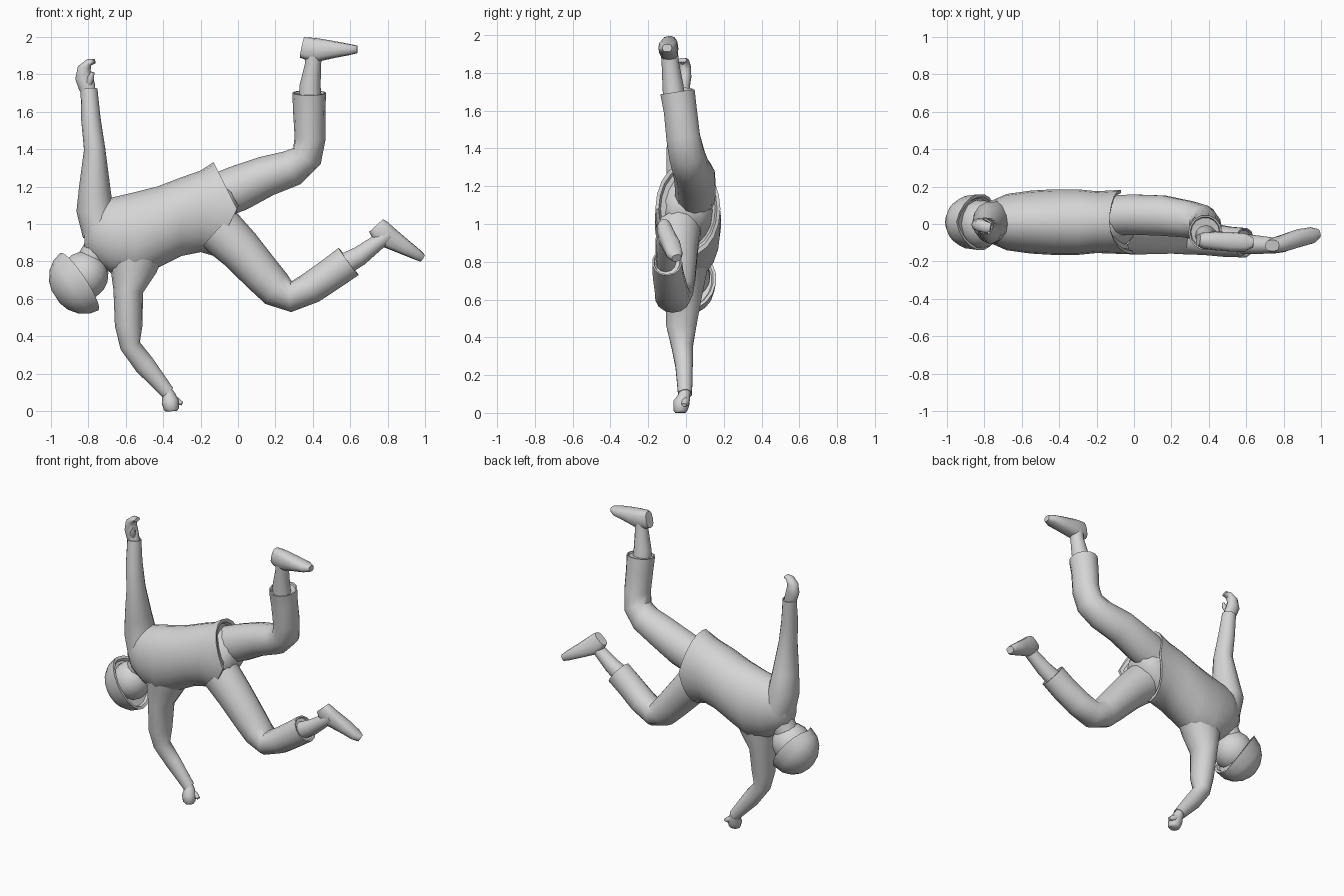
import bpy, bmesh, math
from mathutils import Vector

grey = bpy.data.materials.new("plain_grey")
grey.diffuse_color = (0.66, 0.66, 0.66, 1)
Y = Vector((0, 1, 0))


def power(c, e):
    return math.copysign(abs(c) ** e, c)


def tube(name, pts, axis=None, fold=0, sides=14, angle=50, hem=None, square=1):
    """Loft elliptical rings; each point is x, y, z, radius in the xz plane, radius in depth."""
    bm = bmesh.new()
    P = [Vector(p[:3]) for p in pts]
    T = []
    for i in range(len(P)):
        a = (P[i] - P[i - 1]).normalized() if i else Vector()
        b = (P[i + 1] - P[i]).normalized() if i < len(P) - 1 else Vector()
        T.append(Vector(axis).normalized() if axis else (a + b).normalized())
    rows = [(P[i], T[i], pts[i][3], pts[i][4]) for i in range(len(P))]
    if fold:  # fold the open end inward like a cloth edge
        p, t, r, d = rows[-1]
        rows += [(p, t, r * .9, d * .9), (p - t * fold, t, r * .84, d * .84)]
    rings = []
    for k, (p, t, r, d) in enumerate(rows):
        v = (Y - t * Y.dot(t)).normalized()
        u = v.cross(t)
        ring = []
        for j in range(sides):
            a = 2 * math.pi * j / sides
            co = (p + u * (r * power(math.cos(a), square))
                  + v * (d * power(math.sin(a), square)))
            if hem and k >= len(pts) - 1:
                co += hem(math.sin(a))
            ring.append(bm.verts.new(co))
        rings.append(ring)
    for A, B in zip(rings, rings[1:]):
        for j in range(sides):
            n = (j + 1) % sides
            bm.faces.new((A[j], A[n], B[n], B[j]))
    bm.faces.new(rings[0][::-1])
    bm.faces.new(rings[-1])
    bmesh.ops.recalc_face_normals(bm, faces=bm.faces[:])
    me = bpy.data.meshes.new(name)
    bm.to_mesh(me)
    bm.free()
    ob = bpy.data.objects.new(name, me)
    bpy.context.collection.objects.link(ob)
    me.materials.append(grey)
    bpy.ops.object.select_all(action='DESELECT')
    ob.select_set(True)
    bpy.context.view_layer.objects.active = ob
    bpy.ops.object.shade_smooth_by_angle(angle=math.radians(angle))
    return ob


# shirt body: x, top z, bottom z, depth; the hem dips to a point front and back
body = [(-.82, 1.02, .86, .06), (-.77, 1.10, .80, .11), (-.68, 1.14, .74, .15),
        (-.55, 1.17, .70, .168), (-.43, 1.20, .765, .175), (-.30, 1.25, .83, .175),
        (-.20, 1.285, .85, .165), (-.13, 1.33, .83, .172)]
tube("shirt", [(x, .01, (t + b) / 2, (t - b) / 2, d) for x, t, b, d in body],
     axis=(1, 0, 0), fold=.02, sides=20,
     hem=lambda s: Vector(((.125 if s < 0 else .06) * (1 - math.sqrt(max(0, 1 - s * s))), 0, 0)))

# sleeves
tube("raised_sleeve", [(-.73, .01, .95, .10, .12), (-.765, .01, 1.08, .098, .11),
     (-.765, -.01, 1.2, .083, .095), (-.765, -.035, 1.4, .057, .07),
     (-.785, -.025, 1.56, .052, .058), (-.795, -.01, 1.72, .045, .045)], fold=.008)
tube("supporting_sleeve", [(-.54, 0, .90, .17, .14), (-.56, -.005, .76, .125, .12),
     (-.586, -.01, .64, .079, .10), (-.583, -.025, .46, .074, .082),
     (-.575, -.02, .35, .055, .058), (-.50, -.01, .25, .056, .047),
     (-.375, -.005, .10, .038, .038)], fold=.008)

# hands
tube("raised_hand", [(-.79, -.01, 1.68, .03, .03), (-.805, -.01, 1.73, .045, .032),
     (-.822, -.005, 1.78, .047, .035), (-.82, -.008, 1.83, .036, .035),
     (-.795, -.015, 1.862, .02, .032), (-.765, -.02, 1.868, .012, .025)], sides=10)
tube("raised_thumb", [(-.80, -.02, 1.74, .018, .018), (-.785, -.04, 1.78, .018, .016),
     (-.775, -.045, 1.81, .009, .009)], sides=8)
tube("supporting_hand", [(-.385, -.005, .115, .03, .03), (-.37, -.01, .085, .036, .034),
     (-.362, -.025, .05, .046, .045), (-.355, -.03, .012, .04, .038),
     (-.354, -.03, .001, .03, .028)], sides=10)
tube("supporting_thumb", [(-.37, 0, .075, .022, .022), (-.33, -.005, .055, .022, .022),
     (-.298, -.01, .042, .01, .012)], sides=8)

# trouser seat inside the shirt hem, joining both legs
tube("trouser_seat", [(-.22, .005, 1.07, .19, .14), (-.13, .005, 1.07, .19, .14),
     (-.06, 0, 1.06, .13, .125), (-.015, 0, 1.045, .06, .08)], sides=16)

# trouser legs
tube("raised_trouser_leg", [(-.13, .045, 1.14, .12, .11), (0, .05, 1.19, .122, .11),
     (.15, .045, 1.255, .108, .11), (.29, .025, 1.30, .098, .10),
     (.368, .005, 1.362, .085, .097), (.385, -.015, 1.46, .083, .092),
     (.38, -.03, 1.6, .086, .09), (.38, -.045, 1.70, .09, .094)], fold=.01)
tube("lowered_trouser_leg", [(-.10, -.04, .97, .13, .12), (.01, -.05, .865, .117, .115),
     (.135, -.055, .725, .104, .108), (.205, -.06, .652, .098, .1),
     (.285, -.07, .612, .082, .095), (.39, -.08, .66, .085, .088),
     (.50, -.095, .735, .087, .083), (.59, -.10, .80, .09, .08)], fold=.01)

# shins below the trousers
tube("raised_shin", [(.385, -.06, 1.64, .062, .06), (.385, -.07, 1.74, .056, .055),
     (.40, -.083, 1.85, .043, .046), (.405, -.09, 1.93, .045, .045)], sides=12)
tube("lowered_shin", [(.55, -.105, .775, .06, .055), (.65, -.11, .83, .052, .05),
     (.75, -.115, .905, .041, .042), (.80, -.11, .945, .045, .04)], sides=12)

# shoes, from heel to toe, with boxy sections for a flat sole
tube("raised_shoe", [(.342, -.085, 1.942, .056, .032), (.37, -.088, 1.936, .06, .045),
     (.43, -.09, 1.928, .062, .05), (.52, -.095, 1.931, .044, .052),
     (.595, -.098, 1.931, .03, .048), (.637, -.1, 1.932, .02, .025)], sides=12, square=.75)
tube("lowered_shoe", [(.737, -.115, .992, .05, .03), (.755, -.115, .972, .058, .04),
     (.79, -.105, .935, .062, .044), (.88, -.075, .882, .044, .048),
     (.95, -.06, .84, .031, .044), (.983, -.05, .819, .022, .025)], sides=12, square=.75)

# neck and head, leaning away from the shoulders
tube("neck", [(-.70, .01, .97, .09, .09), (-.745, .01, .87, .078, .08),
     (-.80, .01, .77, .08, .08)], sides=12)
hd = Vector((-.6, 0, -.8)).normalized()
head = []
for i in range(9):
    a = math.pi * (i + .25) / 8.5
    c = Vector((-.82, 0, .725)) - hd * (.13 * math.cos(a))
    head.append((c.x, 0, c.z, .128 * math.sin(a), .13 * math.sin(a)))
tube("head", head)

# bowl-shaped cap with its rim drooping over both sides of the head
ax = Vector((-.83, 0, -.55)).normalized()
cap = []
for t, r in [(.146, .04), (.13, .09), (.093, .14), (.045, .172), (-.005, .184)]:
    c = Vector((-.85, 0, .69)) + ax * t
    cap.append((c.x, .01, c.z, r, r * .82))
tube("cap", cap, axis=-ax, fold=.015, sides=18,
     hem=lambda s: -ax * (.035 * abs(s)))
